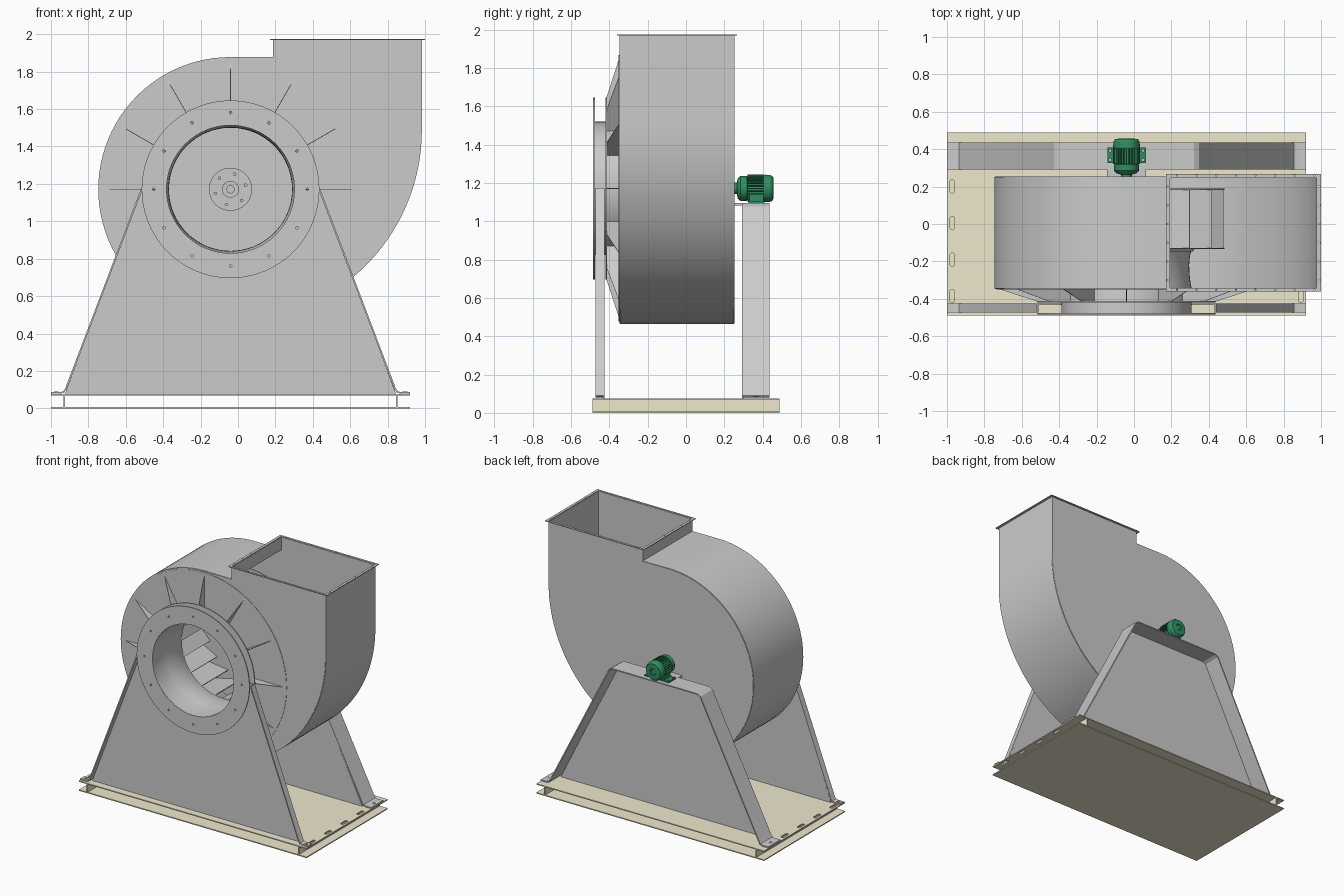
import bpy, bmesh
from math import sin, cos, pi, radians
from mathutils import Matrix

if "Cube" in bpy.data.objects:
    bpy.data.objects.remove(bpy.data.objects["Cube"])

AX, AZ = -0.04, 1.171          # fan axis (runs along y)
Y_FRONT, Y_BACK = -0.345, 0.25  # casing side plates


def material(name, rgb):
    m = bpy.data.materials.new(name)
    m.diffuse_color = (*rgb, 1)
    m.use_nodes = True
    m.node_tree.nodes["Principled BSDF"].inputs["Base Color"].default_value = m.diffuse_color
    return m


BEIGE = material("beige_paint", (0.86, 0.81, 0.61))
GREEN = material("green_paint", (0.03, 0.27, 0.12))


def finish(name, me, mat=None, thick=0):
    bm = bmesh.new()
    bm.from_mesh(me)
    bmesh.ops.remove_doubles(bm, verts=bm.verts, dist=1e-5)
    bmesh.ops.recalc_face_normals(bm, faces=bm.faces)
    bm.to_mesh(me)
    bm.free()
    ob = bpy.data.objects.new(name, me)
    bpy.context.collection.objects.link(ob)
    if mat:
        me.materials.clear()
        me.materials.append(mat)
    if thick:
        s = ob.modifiers.new("sheet", 'SOLIDIFY')
        s.thickness, s.offset = thick, 0
    return ob


def mesh(name, verts, faces, mat=None, thick=0):
    me = bpy.data.meshes.new(name)
    me.from_pydata(verts, [], faces)
    return finish(name, me, mat, thick)


def box(name, x, y, z, mat=None):
    v = [(a, b, c) for a in x for b in y for c in z]
    f = [(0, 1, 3, 2), (4, 6, 7, 5), (0, 4, 5, 1), (2, 3, 7, 6), (0, 2, 6, 4), (1, 5, 7, 3)]
    return mesh(name, v, f, mat)


def arc(cx, cy, r, a0, a1, n):
    return [(cx + r * cos(radians(a0 + (a1 - a0) * i / n)),
             cy + r * sin(radians(a0 + (a1 - a0) * i / n))) for i in range(n + 1)]


def circle(cx, cy, r, n=12):
    return arc(cx, cy, r, 0, 360, n)[:-1]


def slot(cx, cy, r, h):
    return arc(cx, cy + h, r, 0, 180, 6) + arc(cx, cy - h, r, 180, 360, 6)


def plate(name, loops, pos, t, upright=True, mat=None):
    """Flat sheet with holes: first loop is the outline, the rest are holes."""
    cu = bpy.data.curves.new(name, 'CURVE')
    cu.dimensions, cu.fill_mode, cu.extrude = '2D', 'BOTH', t / 2
    for pts in loops:
        sp = cu.splines.new('POLY')
        sp.points.add(len(pts) - 1)
        for p, q in zip(sp.points, pts):
            p.co = (q[0], q[1], 0, 1)
        sp.use_cyclic_u = True
    tmp = bpy.data.objects.new("tmp", cu)
    bpy.context.collection.objects.link(tmp)
    dg = bpy.context.evaluated_depsgraph_get()
    me = bpy.data.meshes.new_from_object(tmp.evaluated_get(dg))
    bpy.data.objects.remove(tmp)
    if upright:
        me.transform(Matrix.Translation((0, pos, 0)) @ Matrix.Rotation(pi / 2, 4, 'X'))
    else:
        me.transform(Matrix.Translation((0, 0, pos)))
    return finish(name, me, mat)


def strip(name, pts, y0, y1, t):
    """Bent sheet: an x-z path extruded along y."""
    v = [(x, y, z) for x, z in pts for y in (y0, y1)]
    f = [(2 * i, 2 * i + 1, 2 * i + 3, 2 * i + 2) for i in range(len(pts) - 1)]
    return mesh(name, v, f, None, t)


def lathe(name, prof, n=64, mat=None, thick=0):
    """Profile of (radius, y) turned about the fan axis."""
    v, f, m = [], [], len(prof)
    for i in range(n):
        a = 2 * pi * i / n
        v += [(AX + r * cos(a), y, AZ + r * sin(a)) for r, y in prof]
    for i in range(n):
        j = (i + 1) % n
        f += [(i * m + k, i * m + k + 1, j * m + k + 1, j * m + k) for k in range(m - 1)]
    return mesh(name, v, f, mat, thick)


def polar(name, polys, n, thick, mat=None):
    """n copies of a face around the axis, given as (radius, angle offset, y)."""
    v, f = [], []
    for i in range(n):
        f.append(tuple(range(len(v), len(v) + len(polys))))
        for r, da, y in polys:
            a = 2 * pi * i / n + radians(da)
            v.append((AX + r * cos(a), y, AZ + r * sin(a)))
    return mesh(name, v, f, mat, thick)


def mirror(pts):
    return [(2 * AX - x, z) for x, z in pts]


def rect(x0, x1, y0, y1):
    return [(x0, y0), (x1, y0), (x1, y1), (x0, y1)]


# Base: slotted top plate, bottom plate and two side webs
slots = [slot(x, y, 0.012, 0.024) for x in (-0.972, 0.892) for y in (-0.385, -0.19, 0.005, 0.2)]
plate("base_top_plate", [rect(-1, 0.92, -0.488, 0.488)] + slots, 0.072, 0.008, False, BEIGE)
plate("base_bottom_plate", [rect(-1, 0.92, -0.488, 0.488)], 0.004, 0.008, False, BEIGE)
for side, x in (("left", -0.93), ("right", 0.85)):
    box("base_web_" + side, (x - 0.004, x + 0.004), (-0.488, 0.488), (0.008, 0.068), BEIGE)

# Scroll casing: two side plates and the rolled wall, open at the outlet
wall = [(0.19, 1.97), (0.19, AZ + 0.704)] + arc(AX, AZ, 0.704, 90, 270, 48) \
    + arc(AX, AZ + 0.316, 1.02, 270, 360, 32) + [(0.98, 1.97)]
plate("casing_front_plate", [wall, circle(AX, AZ, 0.345, 64)], Y_FRONT, 0.006)
plate("casing_back_plate", [wall], Y_BACK, 0.006)
strip("casing_scroll_wall", wall, Y_FRONT, Y_BACK, 0.006)
plate("casing_front_ring", [circle(AX, AZ, 0.695, 96), circle(AX, AZ, 0.345, 64)],
      Y_FRONT - 0.004, 0.004)

# Outlet flange with bolt holes
holes = [circle(0.23 + 0.105 * i, y, 0.004, 8) for i in range(8) for y in (-0.352, 0.259)]
holes += [circle(x, -0.3 + 0.1 * i, 0.004, 8) for i in range(6) for x in (0.179, 0.991)]
plate("outlet_flange", [rect(0.17, 1.0, -0.36, 0.267),
                        rect(0.19, 0.98, Y_FRONT, Y_BACK)] + holes, 1.971, 0.006, False)

# Inlet: two drilled rings, nozzle and stiffening ribs
bolt_holes = [circle(AX + 0.41 * cos(i * pi / 6), AZ + 0.41 * sin(i * pi / 6), 0.007)
              for i in range(12)]
for name, y in (("front", -0.48), ("rear", -0.417)):
    plate("inlet_ring_" + name, [circle(AX, AZ, 0.475, 96), circle(AX, AZ, 0.343, 64)]
          + bolt_holes, y, 0.008)
lathe("inlet_nozzle", [(0.345, -0.483), (0.345, -0.345), (0.34, -0.32), (0.334, -0.27),
                       (0.332, -0.22), (0.336, -0.17), (0.347, -0.13)], 64, None, 0.006)
polar("inlet_ribs", [(0.348, 0, Y_FRONT), (0.69, 0, Y_FRONT), (0.475, 0, -0.415),
                     (0.348, 0, -0.415)], 12, 0.004)

# Impeller: back disc, shroud, backward-leaning blades and hub
lathe("impeller_back_disc", [(0, 0.186), (0.525, 0.186)], 64, None, 0.006)
lathe("impeller_shroud", [(0.352, -0.145), (0.365, -0.13), (0.525, -0.13)], 64, None, 0.005)
polar("impeller_blades", [(0.345, 0, 0.184), (0.525, -30, 0.184), (0.525, -30, -0.13),
                          (0.345, 0, -0.13)], 18, 0.006)
lathe("impeller_hub", [(0, 0.08), (0.022, 0.08), (0.022, 0.1), (0.045, 0.1), (0.045, 0.15),
                       (0.115, 0.15), (0.115, 0.184), (0, 0.184)], 48)
for i in range(6):
    a = radians(15 + 60 * i)
    plate("hub_bolt", [circle(AX + 0.084 * cos(a), AZ + 0.084 * sin(a), 0.01, 6)], 0.14, 0.02)

# Front support: plate cut around the inlet, folded side flanges with feet
foot = [(-1, 0.082), (-0.95, 0.082), (-0.932, 0.088), (-0.921, 0.102)]
front_edge = foot + [(-0.515, AZ)]
plate("front_support_plate", [[(-0.925, 0.076), (0.845, 0.076), (0.435, AZ)]
                              + arc(AX, AZ, 0.349, 0, -180, 32) + [(-0.515, AZ)]],
      -0.428, 0.008)
strip("front_support_flange_left", front_edge, -0.472, -0.424, 0.009)
strip("front_support_flange_right", mirror(front_edge), -0.472, -0.424, 0.009)

# Rear support: plate with one folded flange running over the top
half = foot + [(-0.435, 1.055), (-0.425, 1.075), (-0.40, 1.09)]
strip("rear_support_flange", half + mirror(half)[::-1], 0.292, 0.436, 0.009)
plate("rear_support_plate", [[(-0.925, 0.076)] + half[4:] + mirror(half[4:])[::-1]
                             + [(0.845, 0.076)]], 0.296, 0.008)

# Foot bolts
for x in (-0.972, 0.892):
    for y in (-0.448, 0.364):
        plate("foot_bolt", [circle(x, y, 0.013, 12), circle(x, y, 0.006, 8)], 0.087, 0.004, False)

# Motor bracket on the casing back
box("motor_bracket", (-0.145, 0.065), (0.253, 0.3), (1.083, 1.095))

# Motor: body, cooling fins, fan cover, terminal box and drilled feet
lathe("motor_body", [(0, 0.253), (0.03, 0.253), (0.03, 0.265), (0.052, 0.27), (0.066, 0.285),
                     (0.066, 0.318), (0.06, 0.32), (0.06, 0.405), (0, 0.405)], 40, GREEN)
lathe("motor_fan_cover", [(0, 0.405), (0.07, 0.405), (0.072, 0.41), (0.07, 0.44),
                          (0.06, 0.455), (0.025, 0.457), (0.02, 0.452), (0, 0.452)], 40, GREEN)
polar("motor_fins", [(0.055, 0, 0.32), (0.072, 0, 0.32), (0.072, 0, 0.405), (0.055, 0, 0.405)],
      28, 0.004, GREEN)
for side, s in (("left", -1), ("right", 1)):
    x0, x1 = sorted((AX + s * 0.03, AX + s * 0.103))
    plate("motor_foot_" + side, [rect(x0, x1, 0.325, 0.41)]
          + [circle(AX + s * 0.088, y, 0.007) for y in (0.343, 0.392)], 1.101, 0.01, False, GREEN)
    x0, x1 = sorted((AX + s * 0.035, AX + s * 0.06))
    box("motor_foot_riser_" + side, (x0, x1), (0.33, 0.405), (1.1, 1.15), GREEN)

# Apply sheet thickness, then smooth the round surfaces and keep the edges sharp
for ob in bpy.context.collection.objects:
    ob.select_set(True)
    bpy.context.view_layer.objects.active = ob
bpy.ops.object.convert(target='MESH')
bpy.ops.object.shade_smooth_by_angle(angle=radians(25))
